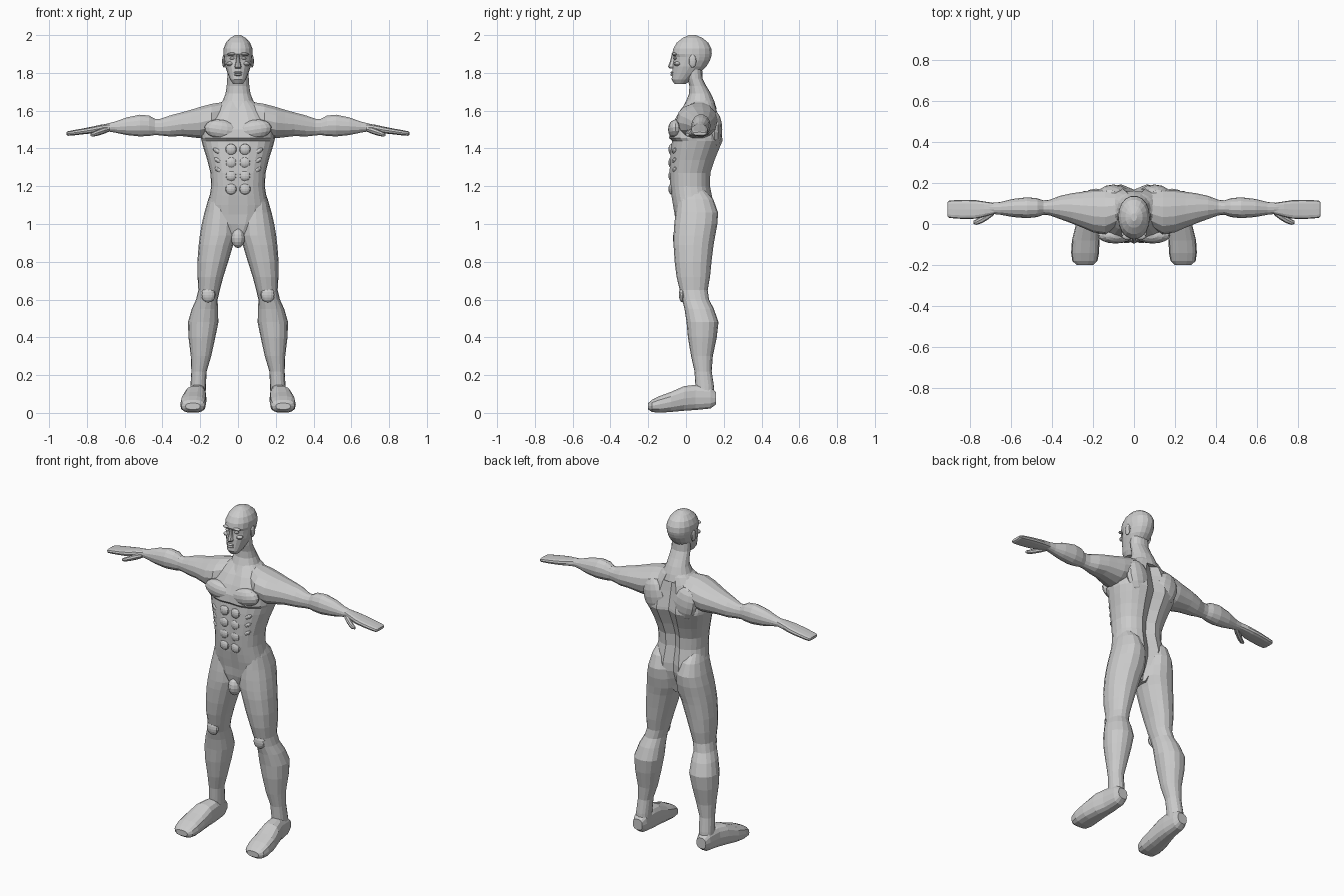
import bpy, bmesh, math
from mathutils import Matrix, Vector

grey = bpy.data.materials.new("plain grey")
grey.diffuse_color = (0.6, 0.6, 0.6, 1)


def finish(name, bm, mirror):
    bmesh.ops.recalc_face_normals(bm, faces=bm.faces)
    me = bpy.data.meshes.new(name)
    bm.to_mesh(me)
    bm.free()
    me.materials.append(grey)
    ob = bpy.data.objects.new(name, me)
    bpy.context.collection.objects.link(ob)
    if mirror:
        mod = ob.modifiers.new("mirror", 'MIRROR')
        mod.use_mirror_merge = False
    return ob


def loft(name, axis, sections, n=16, power=2.2, mirror=False, groove=(0, 0)):
    """Skin rounded sections (t, a0, a1, b0, b1) along an axis.
    groove = depth of the centre line crease at the front and at the back."""
    bm = bmesh.new()
    rings = []
    for t, a0, a1, b0, b1 in sections:
        ring = []
        for i in range(n):
            ang = 2 * math.pi * i / n
            c, s = math.cos(ang), math.sin(ang)
            a = (a0 + a1) / 2 + (a1 - a0) / 2 * math.copysign(abs(c) ** (2 / power), c)
            b = (b0 + b1) / 2 + (b1 - b0) / 2 * math.copysign(abs(s) ** (2 / power), s)
            if abs(c) < 0.01:
                b += groove[0] if s < 0 else -groove[1]
            co = {'x': (t, a, b), 'y': (a, t, b), 'z': (a, b, t)}[axis]
            ring.append(bm.verts.new(co))
        rings.append(ring)
    for r, q in zip(rings, rings[1:]):
        for i in range(n):
            j = (i + 1) % n
            bm.faces.new((r[i], r[j], q[j], q[i]))
    bm.faces.new(rings[0])
    bm.faces.new(rings[-1])
    return finish(name, bm, mirror)


def blob(name, pos, size, mirror=True, tilt=0, u=12, v=8):
    """Low-poly ellipsoid, tilted about y."""
    bm = bmesh.new()
    m = Matrix.Translation(Vector(pos)) @ Matrix.Rotation(tilt, 4, 'Y') @ Matrix.Diagonal((*size, 1))
    bmesh.ops.create_uvsphere(bm, u_segments=u, v_segments=v, radius=1, matrix=m)
    return finish(name, bm, mirror)


# Torso: shoulders, chest shelf, waist, pelvis wedge
torso = [(0.91, 0.03, -0.03, 0.09), (0.95, 0.07, -0.045, 0.11), (1.0, 0.12, -0.058, 0.135),
         (1.05, 0.152, -0.063, 0.15), (1.1, 0.16, -0.072, 0.15), (1.15, 0.15, -0.08, 0.14),
         (1.2, 0.142, -0.086, 0.13), (1.27, 0.146, -0.09, 0.132), (1.34, 0.163, -0.088, 0.155),
         (1.4, 0.182, -0.083, 0.18), (1.44, 0.193, -0.078, 0.197), (1.455, 0.196, -0.094, 0.196),
         (1.5, 0.192, -0.088, 0.187), (1.55, 0.172, -0.065, 0.176), (1.6, 0.135, -0.035, 0.165),
         (1.64, 0.095, -0.005, 0.152), (1.66, 0.07, 0.01, 0.14)]
loft("torso", 'z', [(z, -w, w, f, b) for z, w, f, b in torso], 24, 2.4, groove=(0.008, 0.03))

# Neck leaning forward
neck = [(1.61, 0.115, -0.02, 0.162), (1.65, 0.082, 0.0, 0.15), (1.69, 0.066, 0.016, 0.132),
        (1.73, 0.06, 0.018, 0.108), (1.77, 0.057, 0.008, 0.088), (1.83, 0.055, 0.0, 0.085)]
loft("neck", 'z', [(z, -w, w, f, b) for z, w, f, b in neck], 16, 2.1)

# Head: chin up to crown
head = [(1.742, 0.026, -0.062, 0.0), (1.765, 0.042, -0.077, 0.03), (1.8, 0.056, -0.074, 0.075),
        (1.835, 0.068, -0.072, 0.11), (1.865, 0.073, -0.066, 0.128), (1.885, 0.075, -0.066, 0.135),
        (1.9, 0.077, -0.075, 0.138), (1.93, 0.076, -0.068, 0.135), (1.96, 0.064, -0.05, 0.119),
        (1.985, 0.042, -0.018, 0.088), (2.0, 0.014, 0.015, 0.052)]
loft("head", 'z', [(z, -w, w, f, b) for z, w, f, b in head], 18, 2.1)

# Facial features
loft("nose", 'z', [(1.822, -0.014, 0.014, -0.086, -0.05), (1.832, -0.018, 0.018, -0.096, -0.05),
                   (1.86, -0.011, 0.011, -0.085, -0.05), (1.895, -0.008, 0.008, -0.076, -0.05)], 8)
blob("eye", (0.03, -0.056, 1.878), (0.014, 0.01, 0.008))
blob("brow", (0.032, -0.061, 1.9), (0.026, 0.015, 0.008), tilt=0.1)
blob("cheekbone", (0.042, -0.045, 1.848), (0.02, 0.02, 0.012))
for z in (1.79, 1.802):
    blob("lip", (0, -0.073, z), (0.022, 0.01, 0.006), mirror=False)
blob("ear", (0.075, 0.035, 1.862), (0.009, 0.02, 0.034))

# Muscles on the front of the trunk
for k in range(4):
    blob("abdominal", (0.037, -0.077, 1.395 - 0.07 * k), (0.03, 0.016, 0.029))
for k in range(3):
    blob("rib_muscle", (0.105 - 0.004 * k, -0.055, 1.385 - 0.05 * k), (0.03, 0.018, 0.014), tilt=-0.5)
blob("chest_muscle", (0.09, -0.055, 1.5), (0.088, 0.04, 0.052), tilt=-0.15, u=16)
blob("shoulder_blade", (0.1, 0.15, 1.5), (0.075, 0.042, 0.1), tilt=0.2)
blob("groin", (0, -0.03, 0.925), (0.036, 0.04, 0.052), mirror=False)

# Arm from inside the shoulder to the wrist
loft("arm", 'x', [(0.06, 0.0, 0.15, 1.5, 1.65), (0.14, -0.05, 0.168, 1.465, 1.638),
                  (0.2, -0.04, 0.165, 1.452, 1.622), (0.25, -0.018, 0.157, 1.458, 1.606),
                  (0.3, 0.002, 0.15, 1.464, 1.592), (0.36, 0.024, 0.137, 1.462, 1.576),
                  (0.41, 0.042, 0.118, 1.468, 1.558), (0.44, 0.045, 0.115, 1.47, 1.558),
                  (0.47, 0.034, 0.125, 1.465, 1.575), (0.52, 0.028, 0.13, 1.462, 1.58),
                  (0.59, 0.034, 0.122, 1.47, 1.565), (0.65, 0.045, 0.107, 1.483, 1.543),
                  (0.69, 0.049, 0.103, 1.49, 1.533), (0.72, 0.05, 0.1, 1.493, 1.525)],
     14, 2.1, True)

# Hand held flat, with thumb
loft("hand", 'x', [(0.68, 0.049, 0.102, 1.492, 1.533), (0.73, 0.035, 0.11, 1.486, 1.525),
                   (0.77, 0.026, 0.116, 1.48, 1.516), (0.82, 0.024, 0.118, 1.475, 1.506),
                   (0.87, 0.027, 0.116, 1.469, 1.497), (0.9, 0.03, 0.114, 1.467, 1.491),
                   (0.908, 0.038, 0.106, 1.471, 1.486)], 12, 3, True)
loft("thumb", 'x', [(0.68, 0.045, 0.08, 1.49, 1.515), (0.71, 0.022, 0.062, 1.477, 1.512),
                    (0.74, 0.004, 0.042, 1.468, 1.5), (0.765, -0.004, 0.024, 1.463, 1.488),
                    (0.78, 0.0, 0.016, 1.465, 1.48)], 8, 2, True)

# Leg from hip and buttock to ankle
loft("leg", 'z', [(1.18, 0.07, 0.138, -0.02, 0.1), (1.13, 0.04, 0.158, -0.045, 0.145),
                  (1.06, 0.012, 0.178, -0.055, 0.17), (1.0, 0.004, 0.192, -0.062, 0.166),
                  (0.94, 0.006, 0.202, -0.066, 0.155), (0.89, 0.025, 0.208, -0.066, 0.146),
                  (0.8, 0.052, 0.215, -0.06, 0.135), (0.72, 0.078, 0.214, -0.05, 0.127),
                  (0.65, 0.096, 0.21, -0.033, 0.115), (0.6, 0.108, 0.222, -0.02, 0.122),
                  (0.55, 0.106, 0.245, -0.008, 0.148), (0.48, 0.104, 0.265, 0.003, 0.172),
                  (0.4, 0.12, 0.262, 0.01, 0.163), (0.3, 0.142, 0.25, 0.027, 0.142),
                  (0.22, 0.166, 0.247, 0.045, 0.136), (0.14, 0.17, 0.252, 0.05, 0.148),
                  (0.08, 0.172, 0.255, 0.05, 0.152)], 16, 2.2, True)
blob("kneecap", (0.157, -0.018, 0.625), (0.038, 0.02, 0.04))

# Foot from heel to toes
loft("foot", 'y', [(0.16, 0.182, 0.245, 0.045, 0.11), (0.13, 0.172, 0.256, 0.022, 0.14),
                   (0.05, 0.168, 0.266, 0.014, 0.15), (-0.01, 0.168, 0.285, 0.01, 0.143),
                   (-0.08, 0.168, 0.302, 0.004, 0.112), (-0.14, 0.17, 0.306, 0.0, 0.09),
                   (-0.18, 0.178, 0.3, 0.004, 0.07), (-0.2, 0.2, 0.278, 0.018, 0.052)],
     14, 2.6, True)
